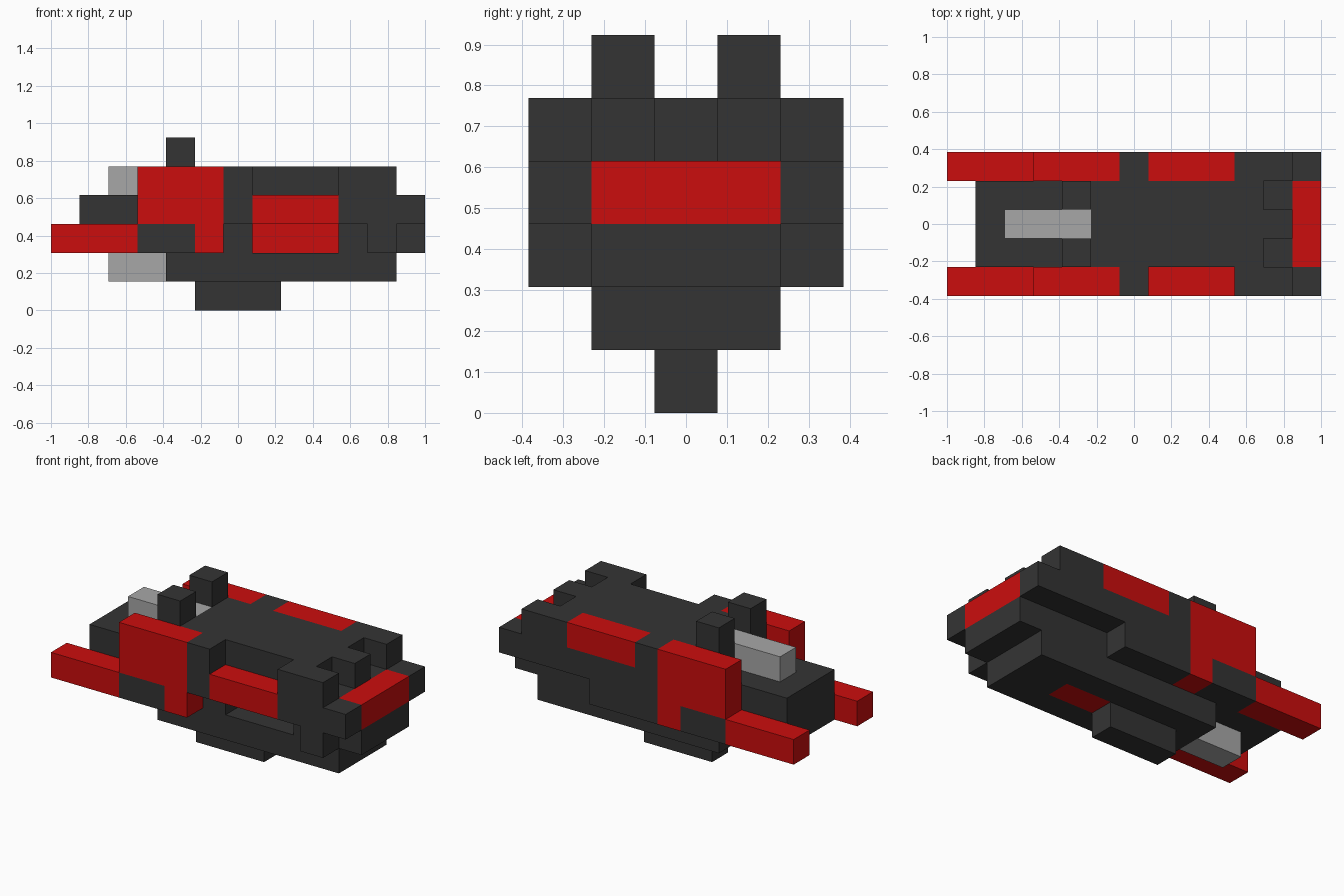
import bpy, bmesh
from mathutils import Vector

if "Cube" in bpy.data.objects:
    bpy.data.objects.remove(bpy.data.objects["Cube"])

U = 2 / 13                       # size of one block
ORIGIN = Vector((-1, -2.5 * U, 0))


def material(name, rgb):
    m = bpy.data.materials.new(name)
    m.diffuse_color = (*rgb, 1)
    m.use_nodes = True
    m.node_tree.nodes["Principled BSDF"].inputs["Base Color"].default_value = m.diffuse_color
    return m


DARK = material("charcoal", (0.034, 0.034, 0.034))
RED = material("red", (0.60, 0.004, 0.004))
GREY = material("light grey", (0.39, 0.39, 0.39))


def box(x0, x1, y0, y1, z0, z1):
    """Blocks in an inclusive index range (x 0-12, y 0-4, z 0-5)."""
    return {(x, y, z) for x in range(x0, x1 + 1)
            for y in range(y0, y1 + 1) for z in range(z0, z1 + 1)}


def both(cells):
    """Mirror blocks to the other side."""
    return cells | {(x, 4 - y, z) for x, y, z in cells}


parts = {}


def part(name, mat, *boxes):
    parts[name] = (mat, set().union(*boxes))


# red core, seen through the side opening and the belly
part("engine_core", RED, box(8, 9, 2, 2, 1, 1), box(7, 9, 2, 2, 2, 2))

# hull layers
part("keel", DARK, box(5, 7, 2, 2, 0, 0))
part("belly", DARK, box(4, 7, 1, 3, 1, 1), both(box(8, 9, 1, 1, 1, 1)),
     box(10, 11, 1, 3, 1, 1))
part("lower_hull", DARK, box(1, 6, 1, 3, 2, 2), box(7, 9, 3, 3, 2, 2),
     box(10, 12, 1, 3, 2, 2))
part("middle_hull", DARK, box(1, 11, 1, 3, 3, 3))
part("top_deck", DARK, box(5, 10, 1, 3, 4, 4), box(11, 11, 2, 2, 4, 4))

# nose
part("nose_band", RED, box(12, 12, 1, 3, 3, 3))
part("nose_corners", DARK, both(box(12, 12, 0, 0, 3, 3)))

# tail
part("tail_fins", DARK, both(box(4, 4, 1, 1, 4, 5)))
part("upper_exhaust", GREY, box(2, 4, 2, 2, 4, 4))
part("lower_exhaust", GREY, box(2, 3, 2, 2, 1, 1))
part("tail_booms", RED, both(box(0, 2, 0, 0, 2, 2)))

# side pods
part("pod_plates", RED, both(box(3, 5, 0, 0, 3, 4) | box(5, 5, 0, 0, 2, 2)))
part("pod_undersides", DARK, both(box(3, 4, 0, 0, 2, 2)))
part("side_ribs", DARK, both(box(6, 6, 0, 0, 3, 4)))
part("front_shoulders", DARK, both(box(10, 11, 0, 0, 3, 4)))

# sides differ between front and back
part("front_side_panel", RED, box(7, 9, 0, 0, 3, 3))
part("front_side_foot", DARK, box(11, 11, 0, 0, 2, 2))
part("back_side_panel", RED, box(7, 9, 4, 4, 4, 4))
part("back_side_wall", DARK, box(7, 9, 4, 4, 3, 3), box(6, 8, 4, 4, 2, 2))

solid = set().union(*(cells for _, cells in parts.values()))


def build(name, mat, cells):
    """Make the part from the outer faces of its blocks."""
    bm = bmesh.new()
    for c in sorted(cells):
        for axis in range(3):
            for side in (0, 1):
                n = list(c)
                n[axis] += 2 * side - 1
                if tuple(n) in solid:
                    continue
                a, b = (axis + 1) % 3, (axis + 2) % 3
                corners = []
                for da, db in ((0, 0), (1, 0), (1, 1), (0, 1)):
                    p = list(c)
                    p[axis] += side
                    p[a] += da
                    p[b] += db
                    corners.append(bm.verts.new(ORIGIN + Vector(p) * U))
                bm.faces.new(corners if side else corners[::-1])
    bmesh.ops.remove_doubles(bm, verts=bm.verts, dist=1e-4)
    me = bpy.data.meshes.new(name)
    bm.to_mesh(me)
    bm.free()
    me.materials.append(mat)
    bpy.context.collection.objects.link(bpy.data.objects.new(name, me))


for name, (mat, cells) in parts.items():
    build(name, mat, cells)
